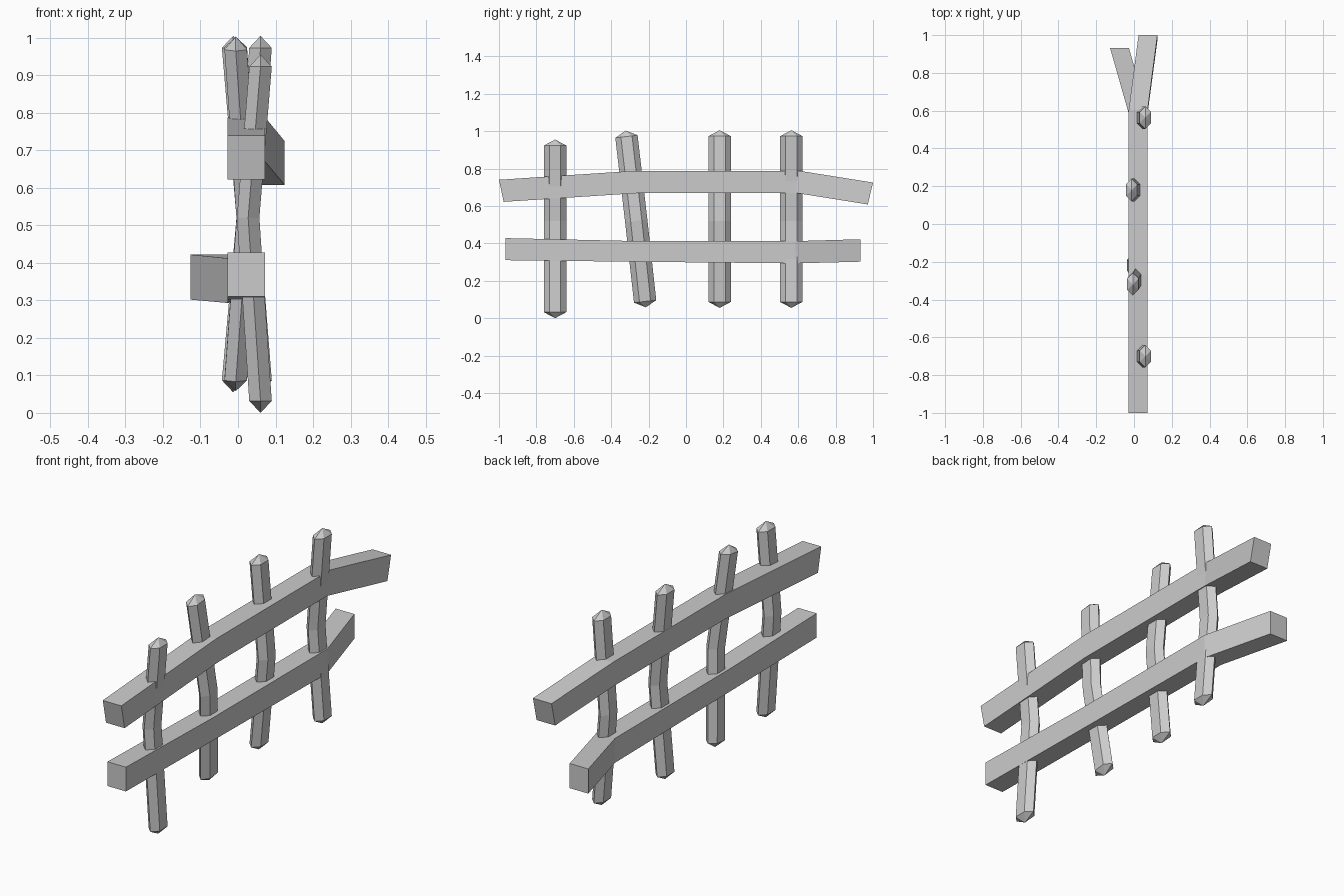
import bpy
from mathutils import Vector

if "Cube" in bpy.data.objects:
    bpy.data.objects.remove(bpy.data.objects["Cube"])


def build(name, verts, faces):
    mesh = bpy.data.meshes.new(name)
    mesh.from_pydata([tuple(v) for v in verts], [], faces)
    obj = bpy.data.objects.new(name, mesh)
    bpy.context.collection.objects.link(obj)
    return obj


def bridge(rings, n):
    return [(r * n + i, r * n + (i + 1) % n, (r + 1) * n + (i + 1) % n, (r + 1) * n + i)
            for r in range(rings - 1) for i in range(n)]


def rail(name, sections):
    """Square beam; each section is x centre, top (y, z), bottom (y, z)."""
    verts = []
    for x, (yt, zt), (yb, zb) in sections:
        verts += [(x - .05, yb, zb), (x - .05, yt, zt), (x + .05, yt, zt), (x + .05, yb, zb)]
    k = len(verts)
    faces = bridge(len(sections), 4) + [(3, 2, 1, 0), (k - 4, k - 3, k - 2, k - 1)]
    return build(name, verts, faces)


HEX = [(0, -.06), (.03, -.03), (.03, .03), (0, .06), (-.03, .03), (-.03, -.03)]


def picket(name, bottom, middle, top):
    """Bent six-sided stake with pointed ends."""
    b, m, t = Vector(bottom), Vector(middle), Vector(top)
    axis = (t - b).normalized()
    side = Vector((0, axis.z, -axis.y)).normalized()
    verts = []
    for c in (b + axis * .032, m, t - axis * .032):
        verts += [c + Vector((x, 0, 0)) + side * y for x, y in HEX]
    verts += [b, t]
    faces = bridge(3, 6)
    for i in range(6):
        j = (i + 1) % 6
        faces += [(j, i, 18), (12 + i, 12 + j, 19)]
    return build(name, verts, faces)


# Horizontal rails
rail("upper_rail", [(.022, (-1, .74), (-.975, .622)),
                    (.022, (-.27, .788), (-.265, .668)),
                    (.022, (.605, .788), (.585, .67)),
                    (.074, (1, .725), (.972, .608))])
rail("lower_rail", [(.022, (-.965, .428), (-.965, .31)),
                    (.022, (-.3, .413), (-.3, .302)),
                    (.022, (.585, .412), (.585, .293)),
                    (-.077, (.933, .422), (.933, .302))])

# Upright pickets
picket("picket_1", (.06, -.7, 0), (.027, -.7, .52), (.06, -.7, .955))
picket("picket_2", (-.006, -.215, .058), (.026, -.266, .52), (-.006, -.322, 1.003))
picket("picket_3", (-.013, .18, .055), (.026, .18, .52), (-.013, .18, 1.005))
picket("picket_4", (.06, .563, .055), (.026, .563, .52), (.06, .563, 1.005))
